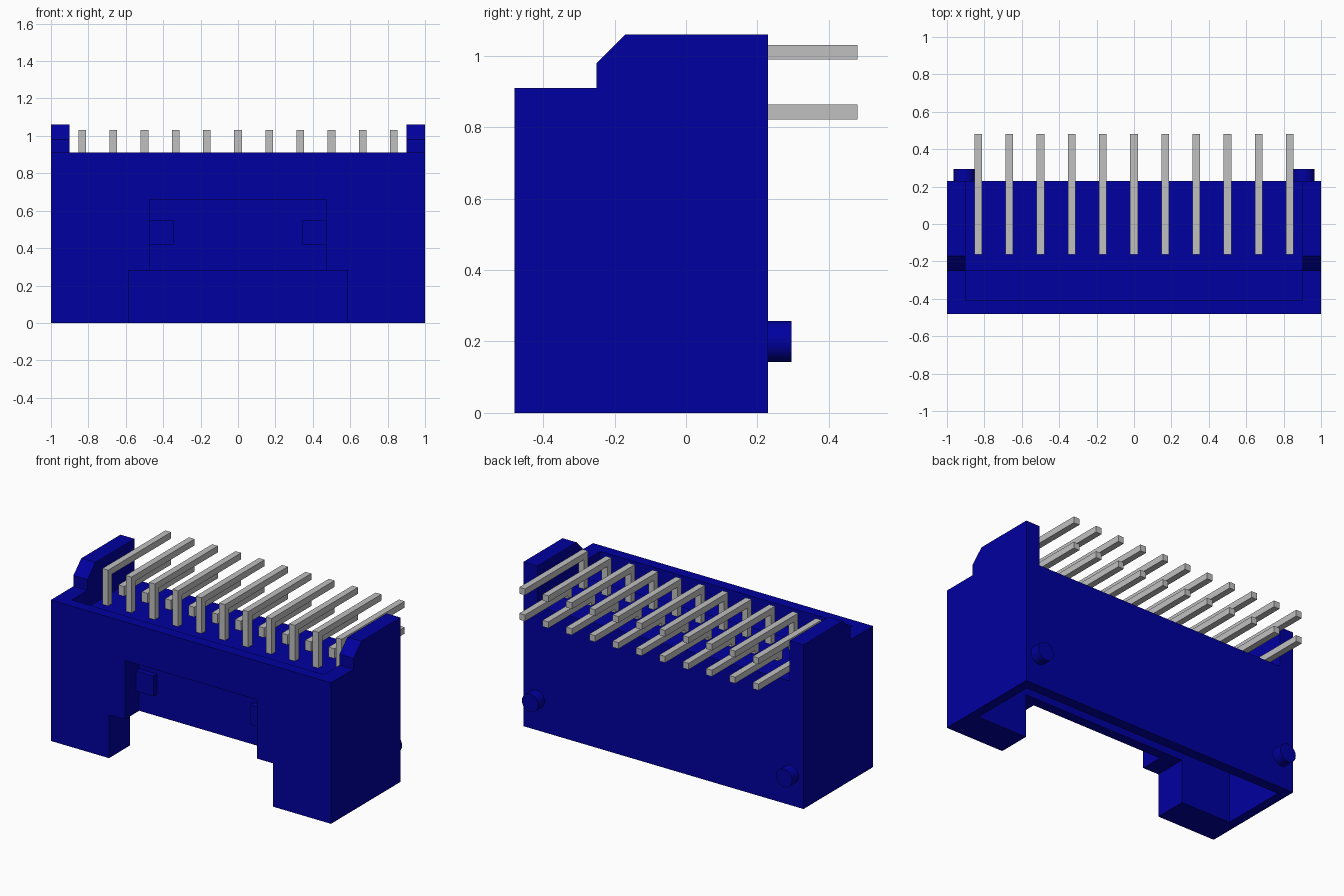
import bpy, bmesh, math
from mathutils import Matrix

default = bpy.data.objects.get("Cube")
if default:
    bpy.data.objects.remove(default, do_unlink=True)


def make_material(name, rgb, rough=0.6):
    mat = bpy.data.materials.new(name)
    mat.diffuse_color = (*rgb, 1)
    mat.use_nodes = True
    node = mat.node_tree.nodes["Principled BSDF"]
    node.inputs["Base Color"].default_value = (*rgb, 1)
    node.inputs["Roughness"].default_value = rough
    return mat


BLUE = make_material("dark_blue_plastic", (0.0, 0.0, 0.35))
GREY = make_material("grey_metal", (0.527, 0.527, 0.527))


def finish(bm, name, mat):
    bmesh.ops.recalc_face_normals(bm, faces=bm.faces[:])
    mesh = bpy.data.meshes.new(name)
    bm.to_mesh(mesh)
    bm.free()
    mesh.materials.append(mat)
    obj = bpy.data.objects.new(name, mesh)
    bpy.context.collection.objects.link(obj)
    return obj


def extrude_profile(name, profile, x0, x1, mat):
    """Extrude a (y, z) outline from x0 to x1."""
    bm = bmesh.new()
    face = bm.faces.new([bm.verts.new((x0, y, z)) for y, z in profile])
    geom = bmesh.ops.extrude_face_region(bm, geom=[face])["geom"]
    verts = [g for g in geom if isinstance(g, bmesh.types.BMVert)]
    bmesh.ops.translate(bm, verts=verts, vec=(x1 - x0, 0, 0))
    return finish(bm, name, mat)


def box(name, x0, x1, y0, y1, z0, z1, mat):
    return extrude_profile(name, [(y0, z0), (y1, z0), (y1, z1), (y0, z1)], x0, x1, mat)


def cut(obj, cutter):
    cutter.hide_render = True
    mod = obj.modifiers.new("cut", "BOOLEAN")
    mod.operation = "DIFFERENCE"
    mod.solver = "EXACT"
    mod.object = cutter
    bpy.context.view_layer.objects.active = obj
    bpy.ops.object.modifier_apply(modifier=mod.name)
    bpy.data.objects.remove(cutter, do_unlink=True)


# Housing with chamfered end ears
housing = extrude_profile("housing", [(-0.48, 0), (0.23, 0), (0.23, 1.06), (-0.17, 1.06),
                                      (-0.25, 0.98), (-0.25, 0.91), (-0.48, 0.91)], -1, 1, BLUE)

# Open pin shelf between the ears, with a shallow groove behind the front lip
cut(housing, extrude_profile("shelf_cutter", [(-0.41, 0.785), (-0.25, 0.785), (-0.25, 0.80),
                                              (0.4, 0.80), (0.4, 1.2), (-0.41, 1.2)],
                             -0.9, 0.9, BLUE))
# Socket cavity open at the bottom
cut(housing, box("cavity_cutter", -0.94, 0.94, -0.268, 0.163, -0.1, 0.68, BLUE))
# Front wall: open slot at the bottom, closed latch recess above it
cut(housing, box("slot_cutter", -0.585, 0.585, -0.6, -0.2, -0.1, 0.28, BLUE))
cut(housing, box("recess_cutter", -0.472, 0.472, -0.6, -0.333, 0.2, 0.66, BLUE))

for side, label in ((-1, "right"), (1, "left")):
    # Latch tab in the corner of the recess
    xs = sorted((side * 0.345, side * 0.475))
    box(f"latch_tab_{label}", xs[0], xs[1], -0.367, -0.325, 0.42, 0.55, BLUE)

    # Round locating peg on the back
    bm = bmesh.new()
    bmesh.ops.create_cone(bm, cap_ends=True, segments=32, radius1=0.058, radius2=0.058, depth=0.085,
                          matrix=Matrix.Translation((side * 0.907, 0.2525, 0.2))
                          @ Matrix.Rotation(math.pi / 2, 4, "X"))
    peg = finish(bm, f"locating_peg_{label}", BLUE)
    bpy.ops.object.select_all(action="DESELECT")
    peg.select_set(True)
    bpy.context.view_layer.objects.active = peg
    bpy.ops.object.shade_smooth_by_angle(angle=math.radians(40))

# Two rows of right-angle pins, reaching down into the socket
T = 0.041
PIN_END = 0.32
for row, y0, top in (("upper", -0.163, 1.031), ("lower", 0.0, 0.863)):
    outline = [(y0, PIN_END), (y0, top), (0.48, top), (0.48, top - T),
               (y0 + T, top - T), (y0 + T, PIN_END)]
    for i in range(11):
        x = (i - 5) * 0.1667
        extrude_profile(f"{row}_pin_{i + 1}", outline, x - T / 2, x + T / 2, GREY)
